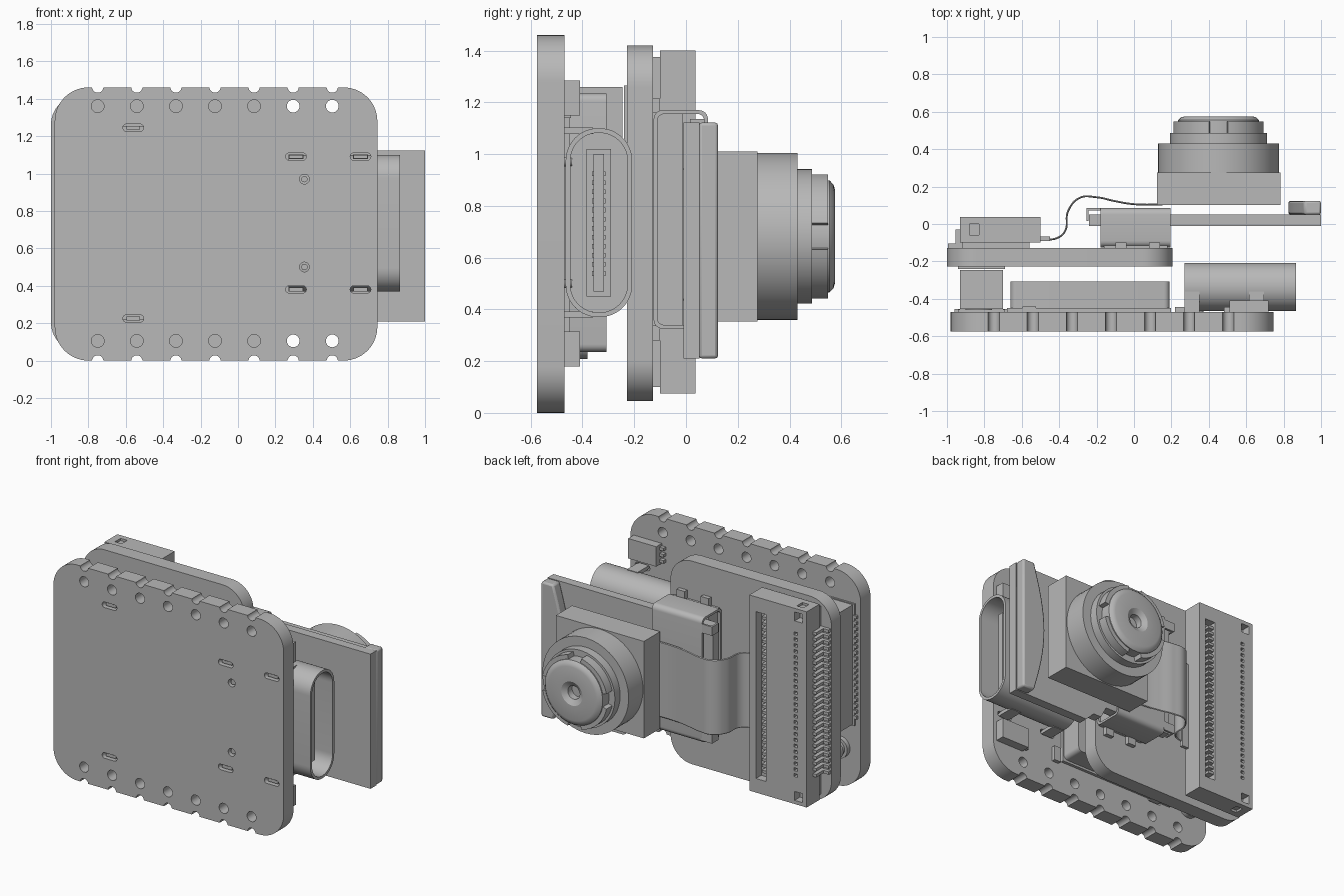
import bpy, bmesh
from math import sin, cos, pi, radians
from mathutils import Vector, Matrix

old = bpy.data.objects.get("Cube")
if old:
    bpy.data.objects.remove(old, do_unlink=True)

grey = bpy.data.materials.new("plain_grey")
grey.use_nodes = True
grey.diffuse_color = (0.48, 0.48, 0.48, 1)
grey.node_tree.nodes["Principled BSDF"].inputs["Base Color"].default_value = grey.diffuse_color
parts = []


def finish(name, bm):
    bmesh.ops.recalc_face_normals(bm, faces=bm.faces[:])
    mesh = bpy.data.meshes.new(name)
    bm.to_mesh(mesh)
    bm.free()
    obj = bpy.data.objects.new(name, mesh)
    bpy.context.collection.objects.link(obj)
    mesh.materials.append(grey)
    parts.append(obj)
    return obj


def add_prism(bm, pts, axis, lo, hi):
    """Extrude a flat outline along one axis."""
    place = {"x": lambda u, v, w: (w, u, v),
             "y": lambda u, v, w: (u, w, v),
             "z": lambda u, v, w: (u, v, w)}[axis]
    a = [bm.verts.new(place(u, v, lo)) for u, v in pts]
    b = [bm.verts.new(place(u, v, hi)) for u, v in pts]
    bm.faces.new(a)
    bm.faces.new(b[::-1])
    for i in range(len(pts)):
        j = (i + 1) % len(pts)
        bm.faces.new((a[i], b[i], b[j], a[j]))


def prisms(name, outlines, axis, lo, hi):
    bm = bmesh.new()
    for pts in outlines:
        add_prism(bm, pts, axis, lo, hi)
    return finish(name, bm)


def boxes(name, spans):
    bm = bmesh.new()
    for x0, x1, y0, y1, z0, z1 in spans:
        add_prism(bm, [(x0, z0), (x1, z0), (x1, z1), (x0, z1)], "y", y0, y1)
    return finish(name, bm)


def rounded(u0, u1, v0, v1, r, n=10):
    corners = [(u1 - r, v1 - r), (u0 + r, v1 - r), (u0 + r, v0 + r), (u1 - r, v0 + r)]
    return [(cu + r * cos((k + i / n) * pi / 2), cv + r * sin((k + i / n) * pi / 2))
            for k, (cu, cv) in enumerate(corners) for i in range(n + 1)]


def circle(u, v, r, n=28):
    return [(u + r * cos(i * 2 * pi / n), v + r * sin(i * 2 * pi / n)) for i in range(n)]


def cut(obj, cutter):
    mod = obj.modifiers.new("cut", "BOOLEAN")
    mod.operation, mod.solver, mod.object = "DIFFERENCE", "EXACT", cutter
    bpy.context.view_layer.update()
    mesh = bpy.data.meshes.new_from_object(obj.evaluated_get(bpy.context.evaluated_depsgraph_get()))
    obj.modifiers.clear()
    obj.data = mesh
    parts.remove(cutter)
    bpy.data.objects.remove(cutter, do_unlink=True)


def lathe(name, profile, x, z, steps=64):
    """Turn a (radius, y) profile about a line along y."""
    bm = bmesh.new()
    vs = [bm.verts.new((x + r, y, z)) for r, y in profile]
    es = [bm.edges.new(p) for p in zip(vs, vs[1:])]
    bmesh.ops.spin(bm, geom=vs + es, cent=(x, 0, z), axis=(0, 1, 0),
                   angle=2 * pi, steps=steps, use_duplicate=False)
    bmesh.ops.remove_doubles(bm, verts=bm.verts[:], dist=0.0005)
    return finish(name, bm)


# Main board with edge notches, holes and slots
main = prisms("main_board", [rounded(-0.98, 0.745, 0, 1.46, 0.18, 14)], "y", -0.575, -0.47)
slots = [(x, z) for x in (0.31, 0.655) for z in (0.38, 1.09)] + [(-0.56, 0.225), (-0.56, 1.245)]
holes = []
for i in range(7):
    x = -0.75 + i * 0.209
    holes += [circle(x, z, 0.034) for z in (0.105, 1.36)]
    holes += [circle(x, z, 0.03) for z in (-0.002, 1.462)]
holes += [rounded(x - 0.055, x + 0.055, z - 0.019, z + 0.019, 0.018, 5) for x, z in slots]
holes += [circle(0.355, z, 0.026) for z in (0.5, 0.97)]
cut(main, prisms("cutter", holes, "y", -0.7, -0.4))
boxes("slot_tabs", [(x - 0.037, x + 0.037, -0.56, -0.44, z - 0.01, z + 0.01) for x, z in slots])
prisms("locating_pegs", [circle(0.355, z, 0.017, 16) for z in (0.5, 0.97)], "y", -0.56, -0.44)

# Second board stacked behind
prisms("rear_board", [rounded(-1.0, 0.205, 0.045, 1.42, 0.16, 14)], "y", -0.228, -0.128)

# Shield can between the boards
prisms("shield_can", [rounded(-0.66, 0.19, 0.235, 1.235, 0.03, 5)], "y", -0.47, -0.308)
boxes("shield_flange", [(-0.68, 0.197, -0.47, -0.45, 0.22, 1.25)])

# Stacking connector with two pin rows
boxes("stacking_connector", [(-0.93, -0.7, -0.455, -0.245, 0.45, 1.26)])
boxes("stacking_connector_rims", [(-0.94, -0.69, a, a + 0.012, 0.44, 1.265) for a in (-0.47, -0.24)])
boxes("stacking_pins", [(x, x + 0.03, -0.47, -0.455, 0.49 + i * 0.04, 0.51 + i * 0.04)
                        for x in (-0.96, -0.7) for i in range(18)])

# Antenna socket
lathe("antenna_socket", [(0.07, -0.47), (0.07, -0.44), (0.05, -0.44), (0.05, -0.41), (0.062, -0.41),
                         (0.062, -0.38), (0.045, -0.38), (0.045, -0.45), (0.018, -0.45),
                         (0.018, -0.39), (0, -0.39)], -0.83, 0.27, 28)

# Push buttons with side legs
for side, z in (("lower", 0.18), ("upper", 1.15)):
    boxes(side + "_button", [(0.51, 0.72, -0.47, -0.41, z, z + 0.135)])
    boxes(side + "_button_legs", [(0.48, 0.52, -0.47, -0.445, z + 0.015 + i * 0.042, z + 0.035 + i * 0.042)
                                  for i in range(3)])
boxes("small_chips", [(0.22, 0.27, -0.47, -0.445, z, z + 0.1) for z in (0.2, 1.14)])

# Cable port: hollow rounded shell with tongue and contacts
port = prisms("port_shell", [rounded(-0.465, -0.208, 0.37, 1.1, 0.125, 12)], "x", 0.27, 0.867)
cut(port, prisms("cutter", [rounded(-0.447, -0.226, 0.388, 1.082, 0.108, 12)], "x", 0.36, 1.0))
boxes("port_tongue", [(0.34, 0.8, -0.357, -0.317, 0.47, 1.0), (0.34, 0.5, -0.385, -0.289, 0.45, 1.02)])
boxes("port_contacts", [(0.48, 0.78, -0.363, -0.311, 0.53 + i * 0.035, 0.548 + i * 0.035) for i in range(12)])
boxes("port_legs", [(x - 0.04, x + 0.04, -0.47, -0.36, z - 0.012, z + 0.012)
                    for x in (0.31, 0.655) for z in (0.38, 1.09)])

# Ribbon connector on the rear board
ribbon_box = boxes("ribbon_connector", [(-0.93, -0.5, -0.1, 0.037, 0.075, 1.4)])
cuts = [(-0.625, -0.55, -0.02, 0.1, 0.17, 1.3)]
cuts += [(-0.9, -0.84, -0.02, 0.1, z, z + 0.06) for z in (0.1, 1.315)]
cuts += [(-0.86, -0.835, 0.0, 0.1, 0.26 + i * 0.04, 0.28 + i * 0.04) for i in range(25)]
cuts += [(-0.88, -0.83, -0.06, 0.0, z, z + 0.04) for z in (0.05, 1.385)]
cut(ribbon_box, boxes("cutter", cuts))
boxes("ribbon_connector_feet", [(-0.92, -0.56, -0.128, -0.1, 0.1, 1.375)])
boxes("ribbon_connector_teeth", [(-0.625, -0.585, -0.02, 0.025, 0.215 + i * 0.04, 0.233 + i * 0.04)
                                 for i in range(27)])
boxes("ribbon_connector_pins", [(-0.995, -0.92, -0.128, -0.105, 0.26 + i * 0.04, 0.28 + i * 0.04)
                                for i in range(25)])
boxes("ribbon_connector_pin_roots", [(-0.955, -0.92, -0.115, -0.03, 0.26 + i * 0.04, 0.28 + i * 0.04)
                                     for i in range(25)])
boxes("ribbon_stiffener", [(-0.52, -0.45, -0.09, -0.068, 0.4, 1.0)])

# Flexible ribbon cable
path = [(-0.5, -0.078), (-0.42, -0.078), (-0.37, -0.04), (-0.352, 0.07), (-0.29, 0.14),
        (-0.2, 0.143), (-0.1, 0.122), (0, 0.106), (0.2, 0.106)]
curve = bpy.data.curves.new("ribbon_cable", "CURVE")
curve.dimensions = "3D"
curve.extrude, curve.bevel_depth, curve.bevel_resolution = 0.25, 0.005, 0
spline = curve.splines.new("BEZIER")
spline.bezier_points.add(len(path) - 1)
for p, (x, y) in zip(spline.bezier_points, path):
    p.co = (x, y, 0.69)
    p.handle_left_type = p.handle_right_type = "AUTO"
curve.twist_mode = "Z_UP"
temp = bpy.data.objects.new("ribbon_path", curve)
bpy.context.collection.objects.link(temp)
bpy.context.view_layer.update()
cable_mesh = bpy.data.meshes.new_from_object(temp.evaluated_get(bpy.context.evaluated_depsgraph_get()))
bpy.data.objects.remove(temp, do_unlink=True)
cable_bm = bmesh.new()
cable_bm.from_mesh(cable_mesh)
finish("ribbon_cable", cable_bm)

# Card socket: folded sheet shell, plastic body, hooks and legs
shell = prisms("card_socket_shell", [rounded(-0.125, 0.085, 0.325, 1.17, 0.035, 6)], "x", -0.18, 0.195)
cut(shell, prisms("cutter", [rounded(-0.11, 0.07, 0.34, 1.155, 0.025, 6)], "x", -0.4, 0.4))
boxes("card_socket_body", [(-0.16, 0.18, -0.128, -0.012, 0.335, 1.16)])
boxes("card_socket_hooks", [(x0, x1, y0, y1, z, z + 0.06) for z in (0.345, 1.075)
                            for x0, x1, y0, y1 in ((-0.255, -0.17, 0.072, 0.085),
                                                   (-0.255, -0.242, 0.015, 0.085))])
boxes("card_socket_legs", [(x, x + 0.06, -0.128, -0.1, z, z + 0.06)
                           for x in (-0.1, 0.08) for z in (0.28, 1.155)])

# Memory card with a stepped lower edge and a curved grip ridge
prisms("memory_card", [[(1.0, 0.21), (1.0, 1.122), (-0.24, 1.122), (-0.24, 0.35), (0.27, 0.35),
                        (0.31, 0.27), (0.37, 0.27), (0.43, 0.21)]], "y", -0.01, 0.052)
arc = [(0.91 - 0.085 * sin(pi * i / 16), 1.122 - 0.912 * i / 16) for i in range(17)]
ridge = prisms("card_grip_ridge", [[(1.0, 0.21), (1.0, 1.122)] + arc], "y", 0.05, 0.124)
bevel = ridge.modifiers.new("soft_edge", "BEVEL")
bevel.width, bevel.segments, bevel.limit_method = 0.012, 2, "ANGLE"

# Camera housing and turned lens
cx, cz = 0.452, 0.682
boxes("camera_housing", [(0.122, 0.782, 0.102, 0.276, 0.353, 1.01)])
lathe("lens_barrel", [(0, 0.27), (0.323, 0.27), (0.323, 0.43), (0.26, 0.43), (0.26, 0.487),
                      (0.216, 0.487), (0.216, 0.555), (0.2, 0.57), (0.18, 0.576), (0.08, 0.576),
                      (0.045, 0.555), (0.045, 0.51), (0, 0.51)], cx, cz)


def arc_segment(start, end, r0, r1, n=14):
    angles = [radians(start + (end - start) * i / n) for i in range(n + 1)]
    return ([(cx + r1 * cos(a), cz + r1 * sin(a)) for a in angles]
            + [(cx + r0 * cos(a), cz + r0 * sin(a)) for a in reversed(angles)])


prisms("lens_grip_segments", [arc_segment(a, a + 66, 0.21, 0.245) for a in range(12, 372, 90)],
       "y", 0.48, 0.548)

# Smooth curved sides, keep hard edges
bpy.ops.object.select_all(action="DESELECT")
for obj in parts:
    obj.select_set(True)
bpy.context.view_layer.objects.active = parts[0]
bpy.ops.object.shade_smooth_by_angle(angle=radians(30))
